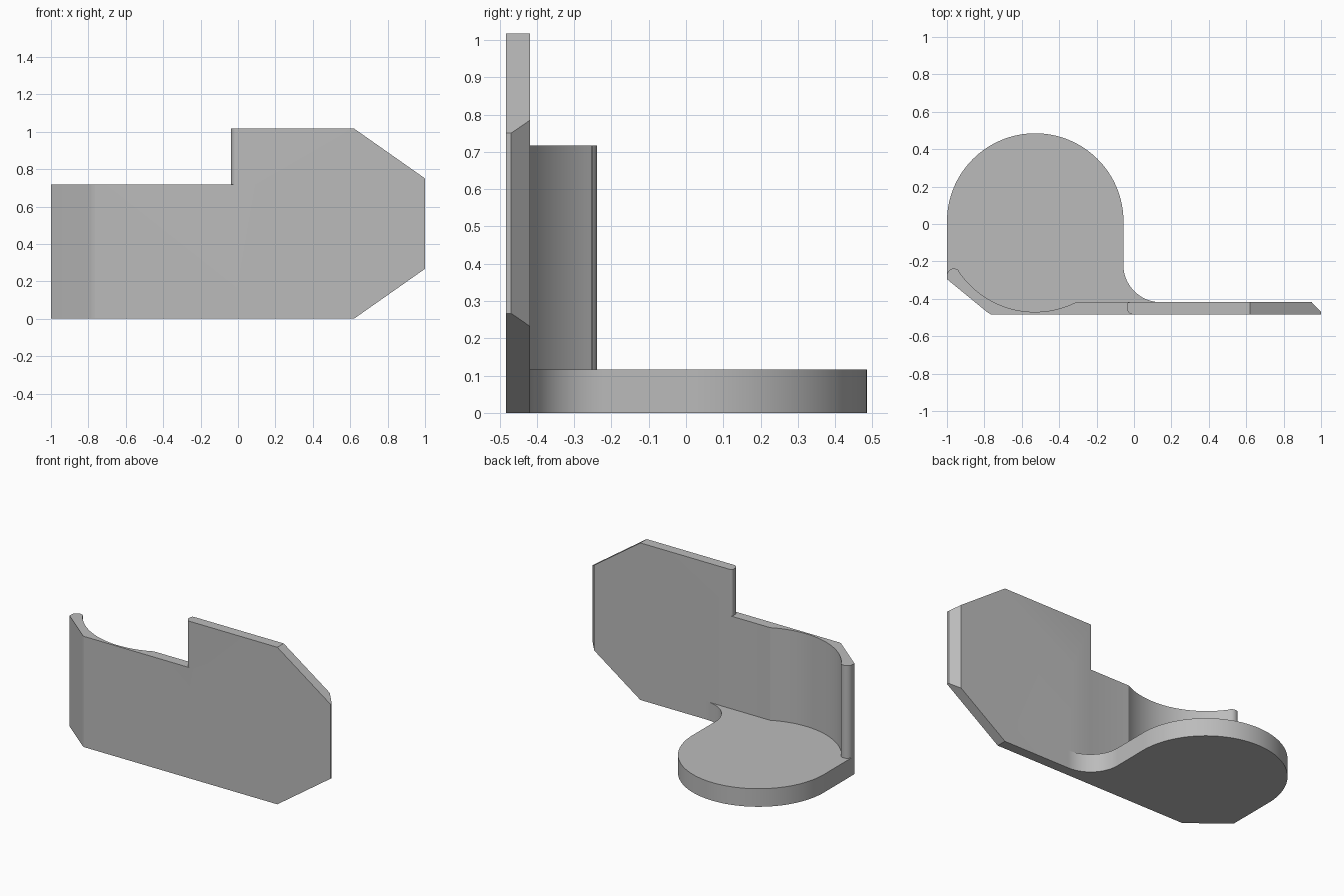
import bpy, bmesh
from math import radians, sin, cos
from mathutils import Vector

cube = bpy.data.objects.get("Cube")
if cube:
    bpy.data.objects.remove(cube, do_unlink=True)

FRONT, BACK = -0.483, -0.418
BASE_H, WALL_H, PANEL_H = 0.117, 0.717, 1.017

grey = bpy.data.materials.new("plain grey")
grey.use_nodes = True
grey.diffuse_color = (0.5, 0.5, 0.5, 1)
grey.node_tree.nodes["Principled BSDF"].inputs["Base Color"].default_value = (0.5, 0.5, 0.5, 1)


def arc(cx, cy, r, start, end, steps):
    """Points along a circular arc, angles in degrees."""
    angles = [radians(start + (end - start) * i / steps) for i in range(steps + 1)]
    return [(cx + r * cos(a), cy + r * sin(a)) for a in angles]


def prism(name, outline, height, cuts=()):
    """Extrude a plan outline upward, then slice it with (point, normal) planes."""
    bm = bmesh.new()
    face = bm.faces.new([bm.verts.new((x, y, 0)) for x, y in outline])
    top = bmesh.ops.extrude_face_region(bm, geom=[face])["geom"]
    bmesh.ops.translate(bm, vec=(0, 0, height),
                        verts=[v for v in top if isinstance(v, bmesh.types.BMVert)])
    for point, normal in cuts:
        cut = bmesh.ops.bisect_plane(bm, geom=bm.verts[:] + bm.edges[:] + bm.faces[:],
                                     plane_co=point, plane_no=Vector(normal).normalized(),
                                     clear_outer=True)["geom_cut"]
        bmesh.ops.holes_fill(bm, edges=[e for e in cut if isinstance(e, bmesh.types.BMEdge)])
    bmesh.ops.recalc_face_normals(bm, faces=bm.faces)
    mesh = bpy.data.meshes.new(name)
    bm.to_mesh(mesh)
    bm.free()
    mesh.materials.append(grey)
    obj = bpy.data.objects.new(name, mesh)
    bpy.context.collection.objects.link(obj)
    return obj


# Slanted front-left corner shared by base and wall, with a softened bend
slant = [(-1, -0.295), (-0.79, -0.467), (-0.78, -0.475), (-0.765, FRONT)]

# Round base with a fillet flowing into the back of the panel
base = prism("round_base",
             arc(-0.528, 0.013, 0.472, 0, 180, 64) + slant + [(0.143, FRONT)]
             + arc(0.143, -0.218, 0.2, 270, 180, 20), BASE_H)

# Low wall with a scooped back and a rounded tip
wall = prism("curved_wall",
             slant + [(0.1, FRONT), (0.1, BACK)]
             + arc(-0.53, 0.02, 0.49, 296.6, 214, 36)
             + arc(-0.963, -0.275, 0.037, 40, 180, 14), WALL_H)

# Tall panel: rounded left end, bevelled right edge, two slanted corners
panel = prism("tall_panel",
              arc(-0.005, FRONT + 0.032, 0.032, 180, 270, 8)
              + [(1, FRONT), (1, -0.469), (0.95, BACK)]
              + arc(-0.022, BACK - 0.015, 0.015, 90, 180, 6), PANEL_H,
              cuts=[((0.62, 0, PANEL_H), (0.267, 0, 0.38)),
                    ((0.62, 0, 0), (0.267, 0, -0.38))])

# Fuse the parts into one solid
for part in (wall, base):
    union = panel.modifiers.new("join_" + part.name, 'BOOLEAN')
    union.operation = 'UNION'
    union.solver = 'EXACT'
    union.object = part
bpy.context.view_layer.objects.active = panel
panel.select_set(True)
for mod in list(panel.modifiers):
    bpy.ops.object.modifier_apply(modifier=mod.name)
for part in (wall, base):
    bpy.data.objects.remove(part, do_unlink=True)
panel.name = "panel_with_round_base"
bpy.ops.object.shade_smooth_by_angle(angle=radians(25))
